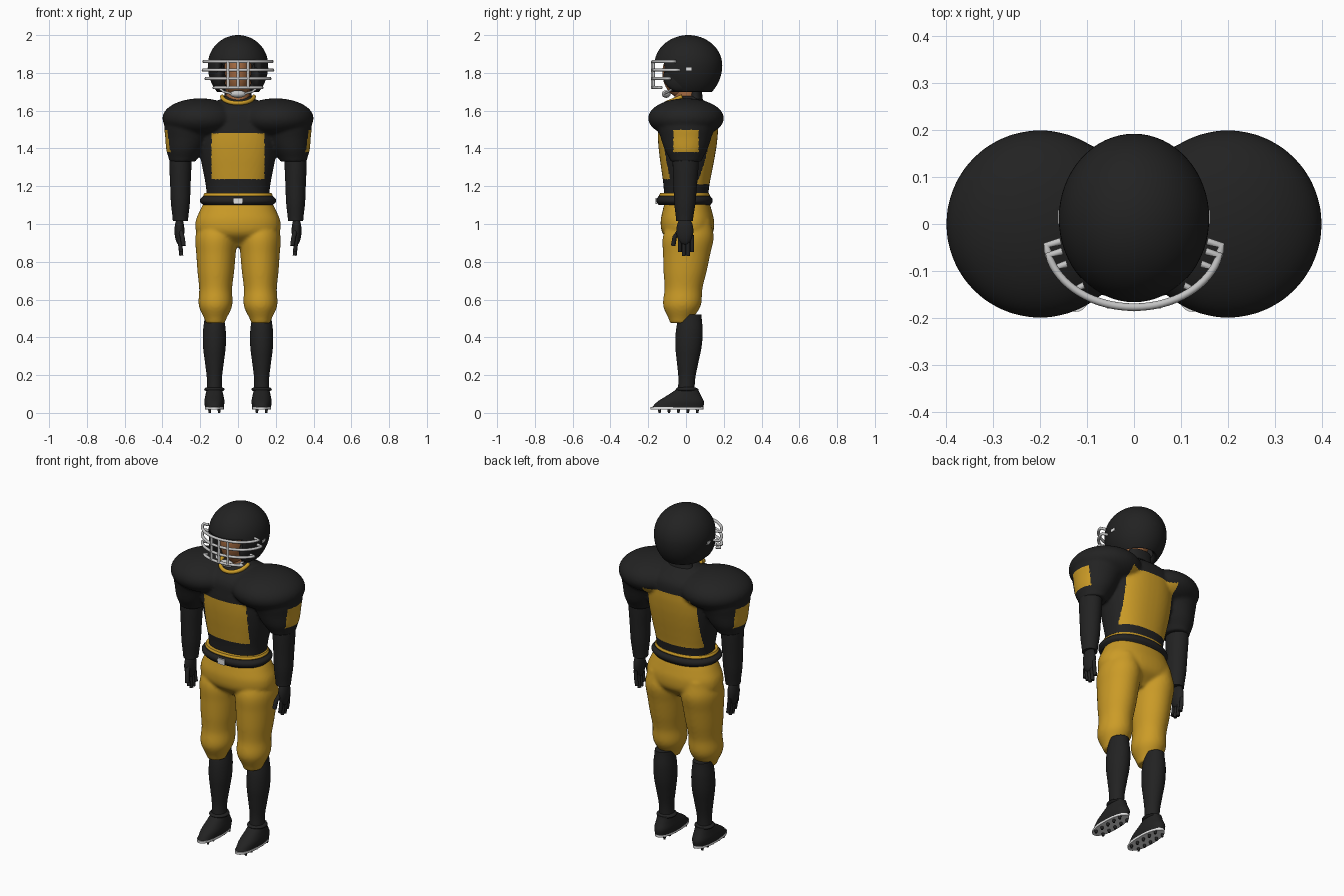
import bpy, bmesh, math
from mathutils import Matrix, Vector

cube = bpy.data.objects.get("Cube")
if cube:
    bpy.data.objects.remove(cube, do_unlink=True)


def material(name, red, green, blue):
    mat = bpy.data.materials.new(name)
    mat.use_nodes = True
    mat.diffuse_color = (red, green, blue, 1)
    shader = mat.node_tree.nodes["Principled BSDF"]
    shader.inputs["Base Color"].default_value = mat.diffuse_color
    return mat


black = material("black", .016, .016, .016)
gold = material("gold", .6, .33, .02)
skin = material("skin", .36, .14, .05)
silver = material("silver", .55, .55, .55)
white = material("white", .75, .75, .75)


def smooth_widths(widths, steps):
    """Pass a smooth curve through evenly spaced half-widths."""
    last = len(widths) - 1
    for i in range(last):
        before, start = widths[max(i - 1, 0)], widths[i]
        end, after = widths[i + 1], widths[min(i + 2, last)]
        for step in range(steps):
            t = step / steps
            ease = t * t * (3 - 2 * t)
            bend = t * (1 - t) / 2
            yield start + (end - start) * ease + bend * ((1 - t) * (end - before) - t * (after - start))
    yield widths[last]


def add_loft(bm, bottom, top, widths, depth, side=1, boxy=1, steps=6, count=48):
    """Stack rounded rings from bottom to top; depth is the y/x ratio at both ends."""
    bottom, top = Vector(bottom), Vector(top)
    sizes = list(smooth_widths(widths, steps))
    rings = []
    for i, width in enumerate(sizes):
        t = i / (len(sizes) - 1)
        centre = bottom.lerp(top, t)
        deep = width * (depth[0] + (depth[1] - depth[0]) * t)
        ring = []
        for k in range(count):
            c, s = math.cos(math.tau * k / count), math.sin(math.tau * k / count)
            x = centre.x + width * math.copysign(abs(c) ** boxy, c)
            y = centre.y + deep * math.copysign(abs(s) ** boxy, s)
            ring.append(bm.verts.new((side * x, y, centre.z)))
        rings.append(ring)
    for low, high in zip(rings, rings[1:]):
        for k in range(count):
            bm.faces.new((low[k - 1], low[k], high[k], high[k - 1]))
    bm.faces.new(rings[0])
    bm.faces.new(rings[-1])
    bmesh.ops.recalc_face_normals(bm, faces=bm.faces)


def placed(centre, size, side=1):
    x, y, z = centre
    return Matrix.Translation((side * x, y, z)) @ Matrix.Diagonal((*size, 1))


def add_ball(bm, centre, radii, side=1):
    bmesh.ops.create_uvsphere(bm, u_segments=64, v_segments=32, radius=1,
                              matrix=placed(centre, radii, side))


def make(name, bm, *mats):
    mesh = bpy.data.meshes.new(name)
    bm.to_mesh(mesh)
    bm.free()
    for mat in mats:
        mesh.materials.append(mat)
    mesh.shade_smooth()
    mesh.set_sharp_from_angle(angle=math.radians(50))
    obj = bpy.data.objects.new(name, mesh)
    bpy.context.collection.objects.link(obj)
    return obj


def loft(name, mat, *shape, **options):
    bm = bmesh.new()
    add_loft(bm, *shape, **options)
    make(name, bm, mat)


def ball(name, mat, centre, radii, side=1):
    bm = bmesh.new()
    add_ball(bm, centre, radii, side)
    make(name, bm, mat)


def box(name, mat, centre, size, side=1):
    bm = bmesh.new()
    bmesh.ops.create_cube(bm, size=1, matrix=placed(centre, size, side))
    make(name, bm, mat)


def tube(name, mat, radius, paths, side=1):
    """Round bars that follow the given paths."""
    curve = bpy.data.curves.new(name, "CURVE")
    curve.dimensions = "3D"
    curve.bevel_depth = radius
    curve.use_fill_caps = True
    for path in paths:
        spline = curve.splines.new("POLY")
        spline.points.add(len(path) - 1)
        for point, (x, y, z) in zip(spline.points, path):
            point.co = (side * x, y, z, 1)
        spline.use_smooth = True
    curve.materials.append(mat)
    bpy.context.collection.objects.link(bpy.data.objects.new(name, curve))


def fuse(obj):
    """Merge overlapping shapes into one soft cloth surface."""
    remesh = obj.modifiers.new("fuse", "REMESH")
    remesh.mode = "VOXEL"
    remesh.voxel_size = .009
    obj.modifiers.new("soften", "SMOOTH").iterations = 5
    bpy.context.view_layer.update()
    graph = bpy.context.evaluated_depsgraph_get()
    mesh = bpy.data.meshes.new_from_object(obj.evaluated_get(graph))
    obj.modifiers.clear()
    obj.data = mesh
    mesh.shade_smooth()
    return mesh


# Jersey: torso, shoulder pads and sleeves, with gold panels
bm = bmesh.new()
add_loft(bm, (0, 0, 1.12), (0, .015, 1.68), [.165, .17, .185, .2, .21, .21, .19, .07], (.7, .78), boxy=.85)
for side in (1, -1):
    add_ball(bm, (.2, 0, 1.56), (.2, .2, .105), side)
    add_loft(bm, (.295, 0, 1.33), (.25, 0, 1.52), [.07, .1, .12, .14], (1.15, 1.1), side)
jersey = fuse(make("jersey", bm, black, gold))
for face in jersey.polygons:
    x, y, z = face.center
    front = y < 0 and abs(x) < .14 and 1.235 < z < 1.48
    back = y > 0 and abs(x) < .16 and 1.21 < z < 1.53
    sleeve = abs(x) > .33 and abs(y) < .067 and 1.38 < z < 1.5 and abs(face.normal.x) > .4
    face.material_index = int(front or back or sleeve)

# Pants: hips and both legs
bm = bmesh.new()
add_loft(bm, (0, .01, .88), (0, .005, 1.14), [.1, .21, .225, .2, .17], (.6, .66), boxy=.9)
for side in (1, -1):
    add_loft(bm, (.12, -.03, .475), (.115, .02, 1.02), [.05, .088, .087, .097, .104, .11, .09], (1.1, 1.25), side)
fuse(make("pants", bm, gold))

# Belt
loft("waist_trim", gold, (0, -.008, 1.14), (0, -.008, 1.163), [.178, .184, .178], (.73, .73), boxy=.9)
loft("belt", black, (0, -.008, 1.1), (0, -.008, 1.148), [.185, .2, .2, .185], (.74, .74), boxy=.9)
box("buckle", white, (0, -.157, 1.122), (.045, .009, .032))

# Head, neck and collar
ball("head", skin, (0, -.015, 1.8), (.075, .11, .135))
loft("neck", skin, (0, 0, 1.6), (0, .01, 1.76), [.07, .065, .065], (1, 1))
loft("neck_guard", black, (0, .05, 1.62), (0, .05, 1.72), [.095, .075, .07], (.5, .5))
arc = [math.pi * (1 + k / 24) for k in range(25)]
tube("collar", gold, .011, [[(.084 * math.cos(a), -.02 + .085 * math.sin(a), 1.675 + .035 * math.sin(a))
                             for a in arc]])

# Helmet shell: long lower half, open neck and face
bm = bmesh.new()
middle, brow, rim = 1.84, 1.86, 1.7
add_ball(bm, (0, .012, middle), (.16, .18, .16))
for vert in bm.verts:
    if vert.co.z < middle:
        vert.co.z = middle + (vert.co.z - middle) * 1.22
for height in (brow, rim):
    bmesh.ops.bisect_plane(bm, geom=bm.verts[:] + bm.edges[:] + bm.faces[:], plane_co=(0, 0, height),
                           plane_no=(0, 0, -1), clear_outer=height == rim)
opening = []
for face in bm.faces:
    spot = face.calc_center_median()
    if spot.z < brow and abs(math.atan2(spot.x, -spot.y)) < .75:
        opening.append(face)
bmesh.ops.delete(bm, geom=opening, context="FACES")
shell = make("helmet", bm, black).modifiers.new("thickness", "SOLIDIFY")
shell.thickness = .035


# Face guard: curved cross bars joined by uprights
def guard_bar(z, span):
    turns = [span * k / 16 for k in range(-16, 17)]
    bar = [(.186 * math.sin(t), -.035 - .142 * math.cos(t), z) for t in turns]
    inner = [(.84 * x, y + .008, z) for x, y, z in (bar[0], bar[-1])]
    return [inner[0], *bar, inner[1]]


heights = [brow, 1.815, 1.77, 1.722]
tube("face_guard_bars", silver, .008, [guard_bar(z, span) for z, span in zip(heights, (1.35, 1.5, 1.15, .75))])
tube("face_guard_uprights", silver, .008,
     [[(x, -.178 + 2 * x * x, z) for z in heights] for x in (-.053, 0, .053)])
ball("chin_cup", silver, (0, -.105, 1.688), (.042, .023, .02))

for label, side in (("left_", 1), ("right_", -1)):
    # Helmet fittings
    ball(label + "jaw_pad", black, (.1, -.03, 1.78), (.035, .09, .08), side)
    box(label + "ear_vent", white, (.157, .015, 1.82), (.009, .03, .016), side)
    tube(label + "chin_strap", silver, .006, [[(.035, -.115, 1.69), (.075, -.095, 1.7), (.115, -.05, 1.73)]], side)

    # Arm and gloved hand
    loft(label + "arm", black, (.305, -.008, 1.015), (.305, 0, 1.4), [.04, .05, .054, .058, .058], (1.1, 1.2), side)
    ball(label + "palm", black, (.31, -.006, .965), (.026, .045, .075), side)
    fingers = []
    for k in (-1.5, -.5, .5, 1.5):
        y = .022 * k
        fingers.append([(.31, y, .94), (.306, y, .885), (.3, y, .83 + .01 * k * k)])
    tube(label + "fingers", black, .0105, fingers, side)
    tube(label + "thumb", black, .012, [[(.305, -.035, .965), (.294, -.06, .93), (.288, -.068, .885)]], side)

    # Sock
    loft(label + "sock", black, (.125, 0, .1), (.125, .022, .52), [.04, .04, .05, .06, .06, .05], (1.1, 1.2), side)
    ball(label + "ankle_cuff", black, (.125, .003, .125), (.054, .058, .016), side)

    # Shoe with sole and studs
    loft(label + "shoe", black, (.125, -.045, .028), (.125, .01, .13), [.05, .053, .047, .04], (2.75, 1.35),
         side, boxy=.9)
    loft(label + "sole", white, (.125, -.047, .017), (.125, -.047, .03), [.05, .05], (2.8, 2.8), side, boxy=.9)
    bm = bmesh.new()
    for row in range(5):
        for x in (.1, .15):
            bmesh.ops.create_cone(bm, cap_ends=True, segments=10, radius1=.006, radius2=.009, depth=.02,
                                  matrix=placed((x, .06 - .05 * row, .01), (1, 1, 1), side))
    make(label + "studs", bm, black)
